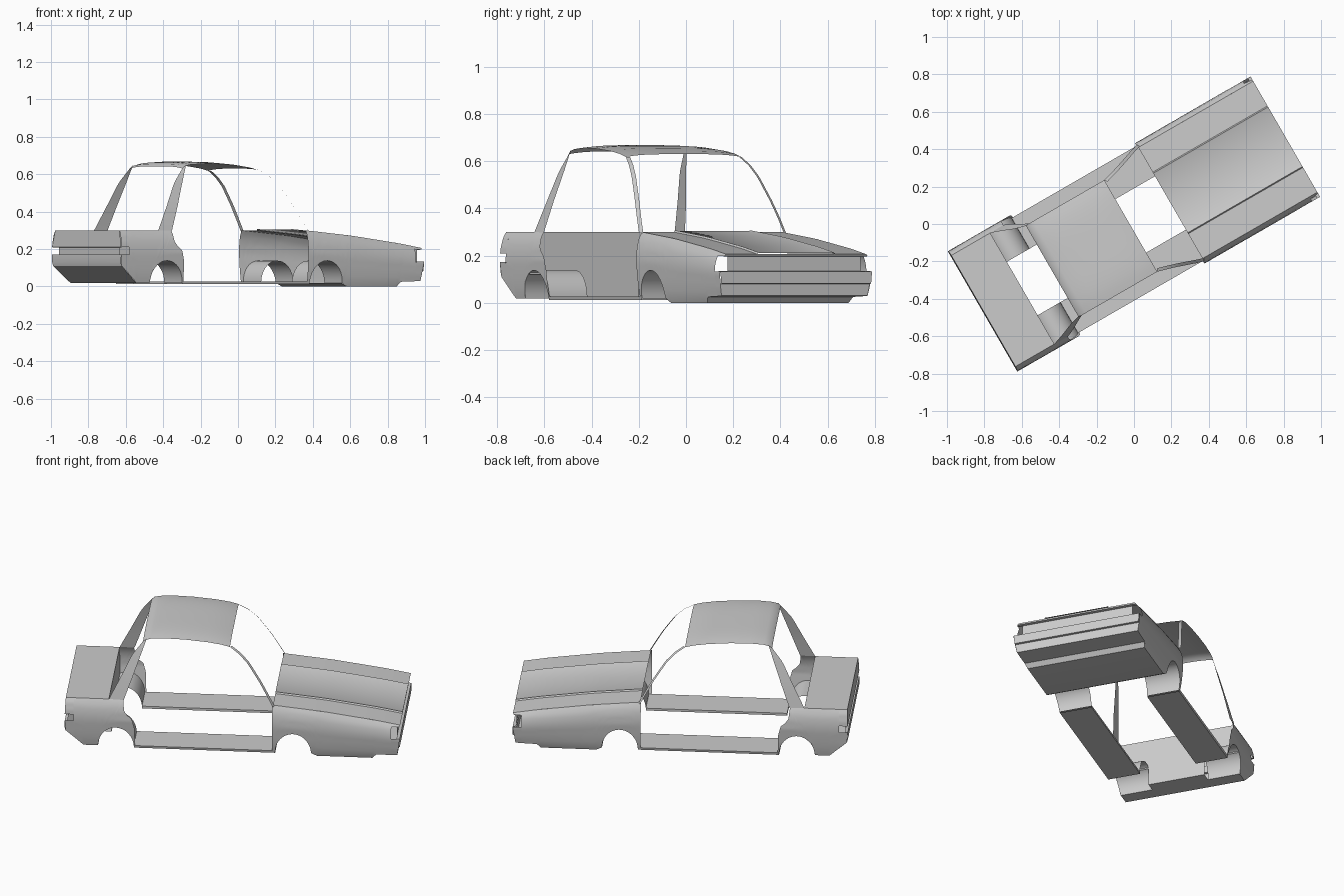
import bpy, bmesh, math

cube = bpy.data.objects.get("Cube")
if cube:
    bpy.data.objects.remove(cube, do_unlink=True)

HEADING = math.radians(30)
REAR_AXLE, FRONT_AXLE, ARCH, SILL = -0.65, 0.338, 0.1, 0.018
INNER = 0.165
parts = []


def interp(table, x):
    if x <= table[0][0]:
        return table[0][1]
    for (a, b), (c, d) in zip(table, table[1:]):
        if x <= c:
            return b + (d - b) * (x - a) / (c - a)
    return table[-1][1]


def belt(u):
    """Height of the body's upper edge along its length."""
    return interp([(0.22, 0.30), (0.5, 0.272), (0.8, 0.23), (0.934, 0.206)], u)


def half_width(u, z):
    """Half width of the body from its rounded side section."""
    section = [(0, 0.345), (0.1, 0.355), (0.3, 0.364), (0.6, 0.372),
               (0.78, 0.368), (0.92, 0.357), (1, 0.343)]
    return interp(section, z / belt(u))


def resample(path, n):
    dist = [0]
    for p, q in zip(path, path[1:]):
        dist.append(dist[-1] + math.dist(p, q))
    out = []
    for i in range(n):
        s = dist[-1] * i / (n - 1)
        out.append([interp(list(zip(dist, axis)), s) for axis in zip(*path)])
    return out


def arch(centre, steps=20):
    return [(centre - ARCH * math.cos(math.pi * i / steps),
             SILL + 1.2 * ARCH * math.sin(math.pi * i / steps)) for i in range(steps + 1)]


def grid(name, rows):
    """Skin a table of points and mirror it to the other side of the car."""
    bm = bmesh.new()
    table = [[bm.verts.new(p) for p in row] for row in rows]
    for r, s in zip(table, table[1:]):
        for i in range(len(r) - 1):
            bm.faces.new((r[i], r[i + 1], s[i + 1], s[i]))
    bmesh.ops.remove_doubles(bm, verts=bm.verts, dist=0.0002)
    bmesh.ops.recalc_face_normals(bm, faces=bm.faces)
    mesh = bpy.data.meshes.new(name)
    bm.to_mesh(mesh)
    bm.free()
    obj = bpy.data.objects.new(name, mesh)
    bpy.context.collection.objects.link(obj)
    obj.rotation_euler.z = HEADING
    mirror = obj.modifiers.new("Mirror", 'MIRROR')
    mirror.use_axis = (False, True, False)
    mirror.merge_threshold = 0.0005
    parts.append(obj)
    return obj


def side_panel(name, upper, lower, n=70, rows=10):
    """Body side ruled between two outline paths, bulged by the section."""
    a, b = resample(upper, n), resample(lower, n)
    table = []
    for j in range(rows + 1):
        t = j / rows
        line = [(p[0] * (1 - t) + q[0] * t, p[1] * (1 - t) + q[1] * t) for p, q in zip(a, b)]
        table.append([(u, half_width(u, z), z) for u, z in line])
    return grid(name, table)


def cross_panel(name, profile, width=None, start=0):
    """Panel running across the car along a side profile."""
    return grid(name, [[(u, start, z), (u, width or half_width(u, z), z)] for u, z in profile])


def strip(name, edge_a, edge_b, n=14):
    return grid(name, [resample(edge_a, n), resample(edge_b, n)])


# Rear quarter panels with wheel openings
side_panel("rear_quarter",
           [(-0.885, 0.30), (-0.61, 0.30), (-0.603, 0.24), (-0.585, 0.215),
            (-0.56, 0.195), (-0.546, 0.14), (-0.542, SILL)],
           [(-0.885, 0.07), (-0.83, SILL)] + arch(REAR_AXLE))
side_panel("rear_corner_upper", [(-0.93, 0.30), (-0.885, 0.30)],
           [(-0.934, 0.21), (-0.885, 0.21)], 4)
side_panel("rear_corner_lower", [(-0.934, 0.172), (-0.885, 0.172)],
           [(-0.93, 0.11), (-0.885, 0.07)], 4)

# Front fenders with wheel openings
side_panel("front_fender",
           [(0.22 + 0.074 * i, belt(0.22 + 0.074 * i)) for i in range(10)],
           [(0.222, SILL)] + arch(FRONT_AXLE) + [(0.47, 0), (0.78, 0), (0.8, 0.025), (0.886, 0.028)])
side_panel("front_corner_upper", [(0.886, belt(0.886)), (0.934, belt(0.934))],
           [(0.886, 0.198), (0.932, 0.198)], 4, 3)
side_panel("front_corner_lower", [(0.886, 0.133), (0.934, 0.133)],
           [(0.886, 0.028), (0.92, 0.03)], 4)

# Trunk lid, tail and rear underside
cross_panel("trunk_lid", [(-0.69, 0.30), (-0.93, 0.30), (-0.934, 0.21), (-0.918, 0.208)])
cross_panel("tail_light_recess", [(-0.918, 0.21), (-0.918, 0.17)], 0.325)
cross_panel("rear_bumper", [(-0.918, 0.172), (-0.934, 0.17), (-0.935, 0.13), (-0.93, 0.11),
                            (-0.83, SILL), (REAR_AXLE - ARCH, SILL)])
cross_panel("trunk_wall", [(-0.69, 0.30), (-0.69, 0.12)])
cross_panel("trunk_wall_lower", [(-0.69, 0.12), (-0.69, SILL), (REAR_AXLE - ARCH, SILL)], INNER)

# Hood with a raised centre between two creases
hood = []
for i in range(15):
    u = 0.225 + i * (0.934 - 0.225) / 14
    z = belt(u)
    hood.append([(u, 0, z + 0.005), (u, 0.178, z + 0.005), (u, 0.184, z + 0.008),
                 (u, 0.19, z), (u, 0.3, z), (u, half_width(u, z), z)])
grid("hood", hood)

# Nose, bumper and front underside
cross_panel("hood_lip", [(0.934, belt(0.934)), (0.932, 0.198), (0.916, 0.196)])
cross_panel("headlight_recess", [(0.916, 0.198), (0.916, 0.132)], 0.325)
cross_panel("front_bumper", [(0.916, 0.134), (0.934, 0.133), (0.934, 0.082), (0.922, 0.08),
                             (0.92, 0.03), (0.8, 0.025), (0.78, 0), (0.47, 0),
                             (FRONT_AXLE + ARCH, SILL)])

# Wheel housings
for label, axle in (("front", FRONT_AXLE), ("rear", REAR_AXLE)):
    grid(label + "_wheel_housing",
         [[(u, INNER, z), (u, half_width(u, z), z)] for u, z in arch(axle)])

# Floor strips with a thin sill edge
loop = [(INNER, 0.026), (0.355, 0.026), (0.352, 0.012), (INNER, 0.012), (INNER, 0.026)]
grid("floor_strip", [[(u, v, z) for v, z in loop]
                     for u in (REAR_AXLE + ARCH, FRONT_AXLE - ARCH)])

# Roof
crown = [(-0.505, 0.642), (-0.49, 0.655), (-0.46, 0.663), (-0.38, 0.668), (-0.27, 0.665),
         (-0.15, 0.655), (-0.07, 0.643), (-0.02, 0.63)]
roof = []
for u, z in crown:
    roof.append([(u, 0.283 * k / 8, z - 0.012 * (k / 8) ** 4) for k in range(9)])
grid("roof", roof)

# Windshield pillars
outer = [(-0.02, 0.283, 0.618), (0.03, 0.297, 0.585), (0.08, 0.312, 0.535),
         (0.15, 0.336, 0.43), (0.19, 0.35, 0.36), (0.225, 0.36, 0.295)]
strip("windshield_pillar", outer, [(u + 0.009, v - 0.016, z) for u, v, z in outer])

# Rear roof pillars
strip("rear_pillar",
      [(-0.485, 0.283, 0.648), (-0.515, 0.298, 0.56), (-0.56, 0.324, 0.43), (-0.607, 0.345, 0.298)],
      [(-0.505, 0.28, 0.632), (-0.565, 0.296, 0.555), (-0.625, 0.32, 0.43), (-0.69, 0.343, 0.30)])

# Smooth shading with crisp edges
bpy.ops.object.select_all(action='DESELECT')
for obj in parts:
    obj.select_set(True)
bpy.context.view_layer.objects.active = parts[0]
bpy.ops.object.shade_smooth_by_angle(angle=math.radians(30))
